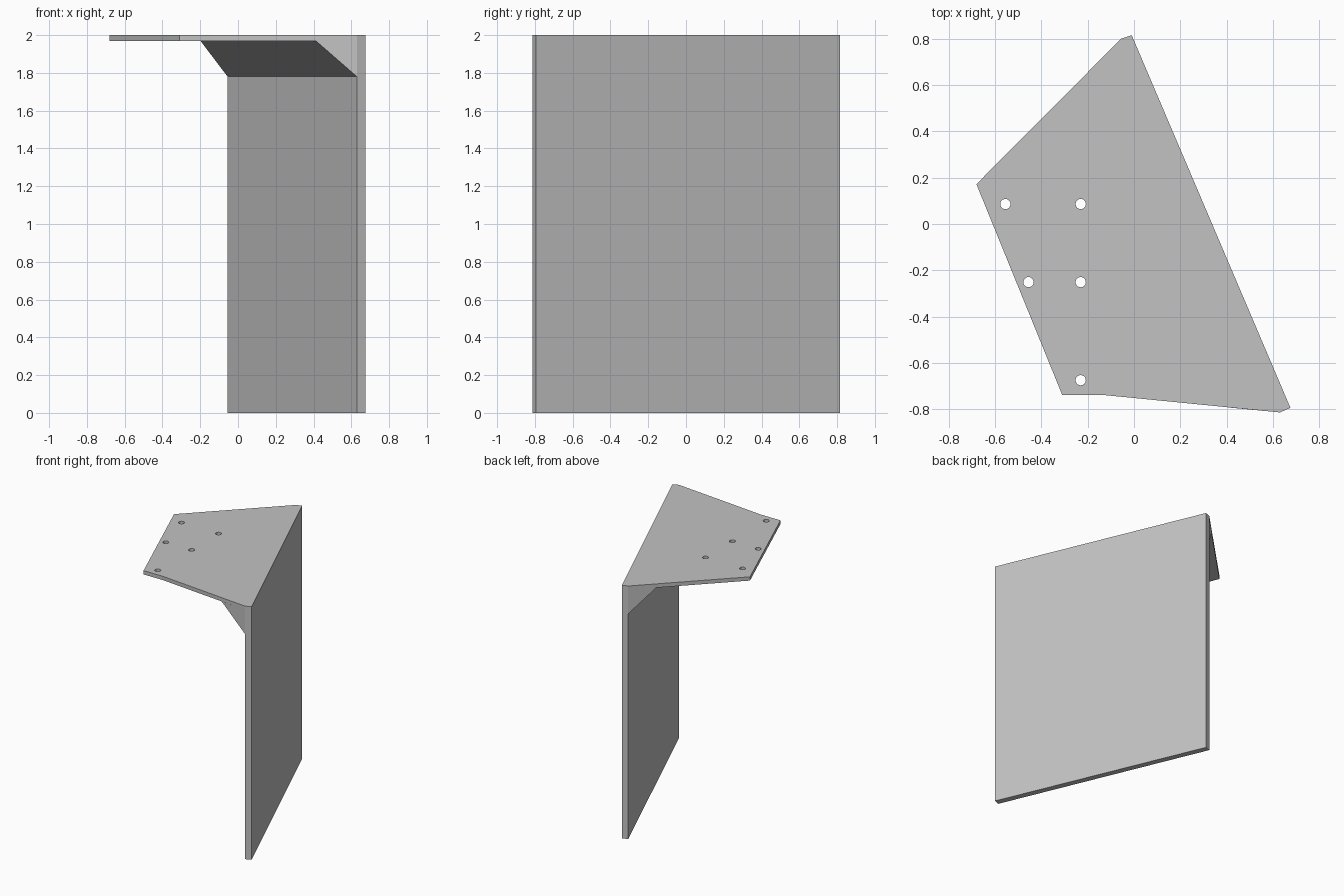
import bpy
import bmesh
import math

cube = bpy.data.objects.get("Cube")
if cube:
    bpy.data.objects.remove(cube, do_unlink=True)

# Single grey finish
GREY = (0.54, 0.54, 0.54, 1.0)
grey = bpy.data.materials.new("plain_grey")
grey.use_nodes = True
grey.diffuse_color = GREY
grey.node_tree.nodes["Principled BSDF"].inputs["Base Color"].default_value = GREY

HEIGHT = 2.0
UNDERSIDE = 1.97     # bottom of the top plate
BRACE_FOOT = 1.78    # where the brace meets the upright panel
HOLE_RADIUS = 0.022

# Shared corners, seen from above
back_outer, back_inner = (-0.01, 0.815), (-0.055, 0.80)
front_outer, front_inner = (0.675, -0.793), (0.63, -0.813)
brace_front, brace_back = (0.412, -0.792), (-0.199, 0.654)


def add_spline(curve, points):
    spline = curve.splines.new("POLY")
    spline.points.add(len(points) - 1)
    for point, (x, y) in zip(spline.points, points):
        point.co = (x, y, 0, 1)
    spline.use_cyclic_u = True


def circle(cx, cy, radius, sides=24):
    angles = [2 * math.pi * i / sides for i in range(sides)]
    return [(cx + radius * math.cos(a), cy + radius * math.sin(a)) for a in angles]


def slab(name, outline, bottom, top, holes=()):
    """Extrude a flat outline with round holes between two heights."""
    curve = bpy.data.curves.new(name, "CURVE")
    curve.dimensions = "2D"
    curve.fill_mode = "BOTH"
    curve.extrude = (top - bottom) / 2
    add_spline(curve, outline)
    for x, y in holes:
        add_spline(curve, circle(x, y, HOLE_RADIUS))
    source = bpy.data.objects.new(name, curve)
    bpy.context.collection.objects.link(source)
    graph = bpy.context.evaluated_depsgraph_get()
    mesh = bpy.data.meshes.new_from_object(source.evaluated_get(graph))
    bpy.data.objects.remove(source, do_unlink=True)

    bm = bmesh.new()
    bm.from_mesh(mesh)
    bmesh.ops.remove_doubles(bm, verts=bm.verts, dist=0.0001)
    bmesh.ops.translate(bm, verts=bm.verts, vec=(0, 0, (top + bottom) / 2))
    finish(name, bm, mesh)


def finish(name, bm, mesh):
    bmesh.ops.recalc_face_normals(bm, faces=bm.faces)
    for face in bm.faces:
        face.smooth = False
        face.material_index = 0
    bm.to_mesh(mesh)
    bm.free()
    mesh.materials.clear()
    mesh.materials.append(grey)
    obj = bpy.data.objects.new(name, mesh)
    bpy.context.collection.objects.link(obj)


# Top plate with five bolt holes
slab("top_plate",
     [back_outer, back_inner, (-0.68, 0.172), (-0.31, -0.737),
      (-0.14, -0.737), front_inner, front_outer],
     UNDERSIDE, HEIGHT,
     [(-0.555, 0.086), (-0.23, 0.086), (-0.455, -0.251),
      (-0.23, -0.251), (-0.23, -0.674)])

# Upright panel
slab("upright_panel", [back_outer, back_inner, front_inner, front_outer],
     0, UNDERSIDE)

# Sloping brace filling the inner corner
bm = bmesh.new()
ends = []
for inner, outer in ((front_inner, brace_front), (back_inner, brace_back)):
    ends.append([bm.verts.new((*inner, BRACE_FOOT)),
                 bm.verts.new((*inner, UNDERSIDE)),
                 bm.verts.new((*outer, UNDERSIDE))])
front, back = ends
bm.faces.new(front)
bm.faces.new(back)
for i in range(3):
    j = (i + 1) % 3
    bm.faces.new((front[i], front[j], back[j], back[i]))
finish("corner_brace", bm, bpy.data.meshes.new("corner_brace"))
